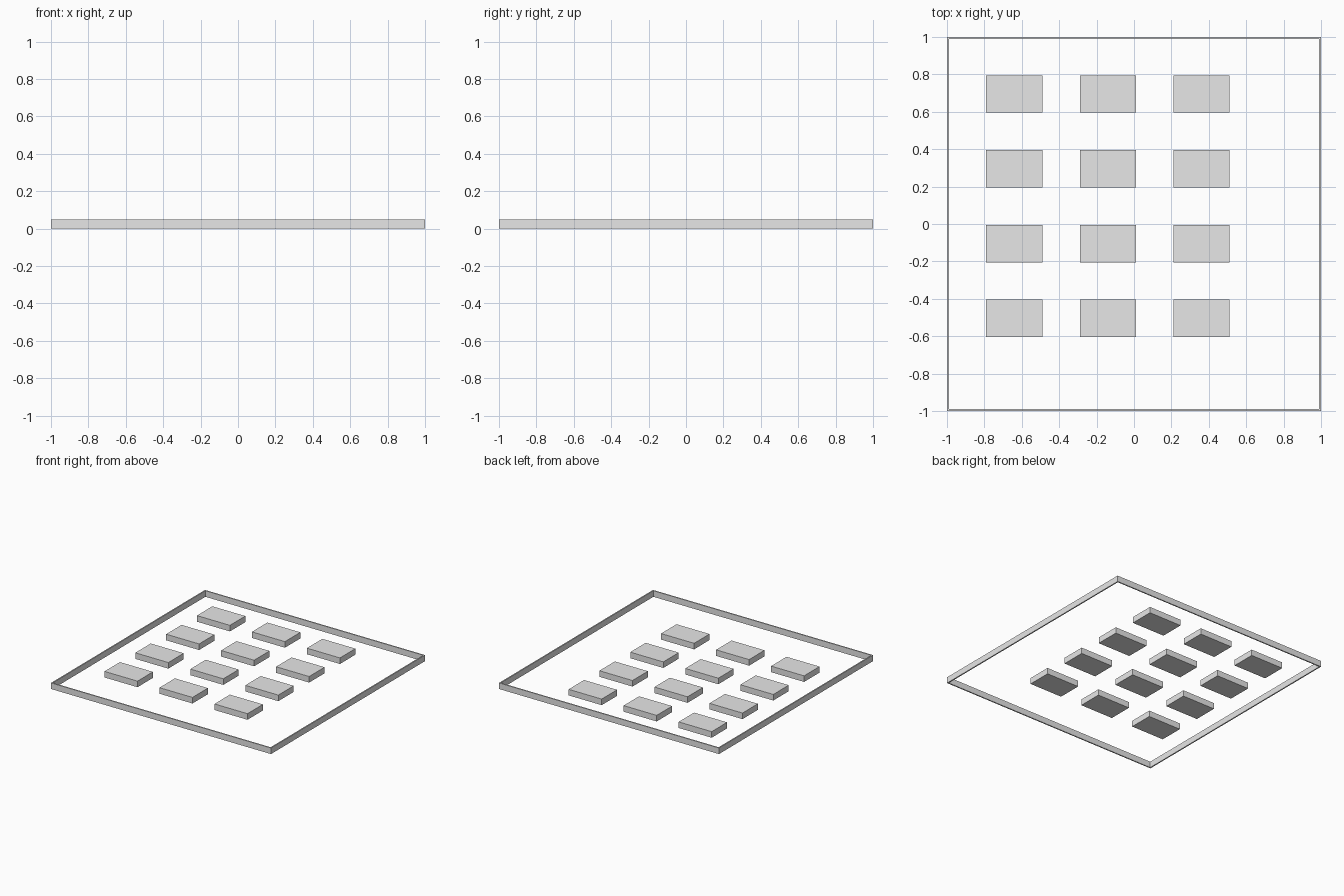
import bpy
import bmesh
from mathutils import Matrix

cube = bpy.data.objects.get("Cube")
if cube:
    bpy.data.objects.remove(cube, do_unlink=True)

HEIGHT = 0.05
WALL = 0.01

grey = bpy.data.materials.new("light_grey")
grey.use_nodes = True
grey.diffuse_color = (0.8, 0.8, 0.8, 1)
grey.node_tree.nodes["Principled BSDF"].inputs["Base Color"].default_value = (0.8, 0.8, 0.8, 1)


def finish(name, bm):
    bmesh.ops.recalc_face_normals(bm, faces=bm.faces)
    mesh = bpy.data.meshes.new(name)
    bm.to_mesh(mesh)
    bm.free()
    mesh.materials.append(grey)
    obj = bpy.data.objects.new(name, mesh)
    bpy.context.collection.objects.link(obj)
    return obj


def block(name, x, y, width, depth):
    bm = bmesh.new()
    place = Matrix.Translation((x, y, HEIGHT / 2)) @ Matrix.Diagonal((width, depth, HEIGHT, 1))
    bmesh.ops.create_cube(bm, size=1, matrix=place)
    return finish(name, bm)


# Thin square perimeter wall, open in the middle
bm = bmesh.new()
rings = []
for half in (1, 1 - WALL):
    for z in (0, HEIGHT):
        rings.append([bm.verts.new((sx * half, sy * half, z))
                      for sx, sy in ((-1, -1), (1, -1), (1, 1), (-1, 1))])
outer_low, outer_top, inner_low, inner_top = rings
for a, b in ((outer_low, outer_top), (outer_top, inner_top),
             (inner_top, inner_low), (inner_low, outer_low)):
    for i in range(4):
        j = (i + 1) % 4
        bm.faces.new((a[i], a[j], b[j], b[i]))
finish("perimeter_wall", bm)

# Grid of low rectangular blocks
for row in range(4):
    for col in range(3):
        block(f"block_row{row + 1}_column{col + 1}",
              -0.64 + 0.5 * col, -0.505 + 0.4 * row, 0.3, 0.2)
